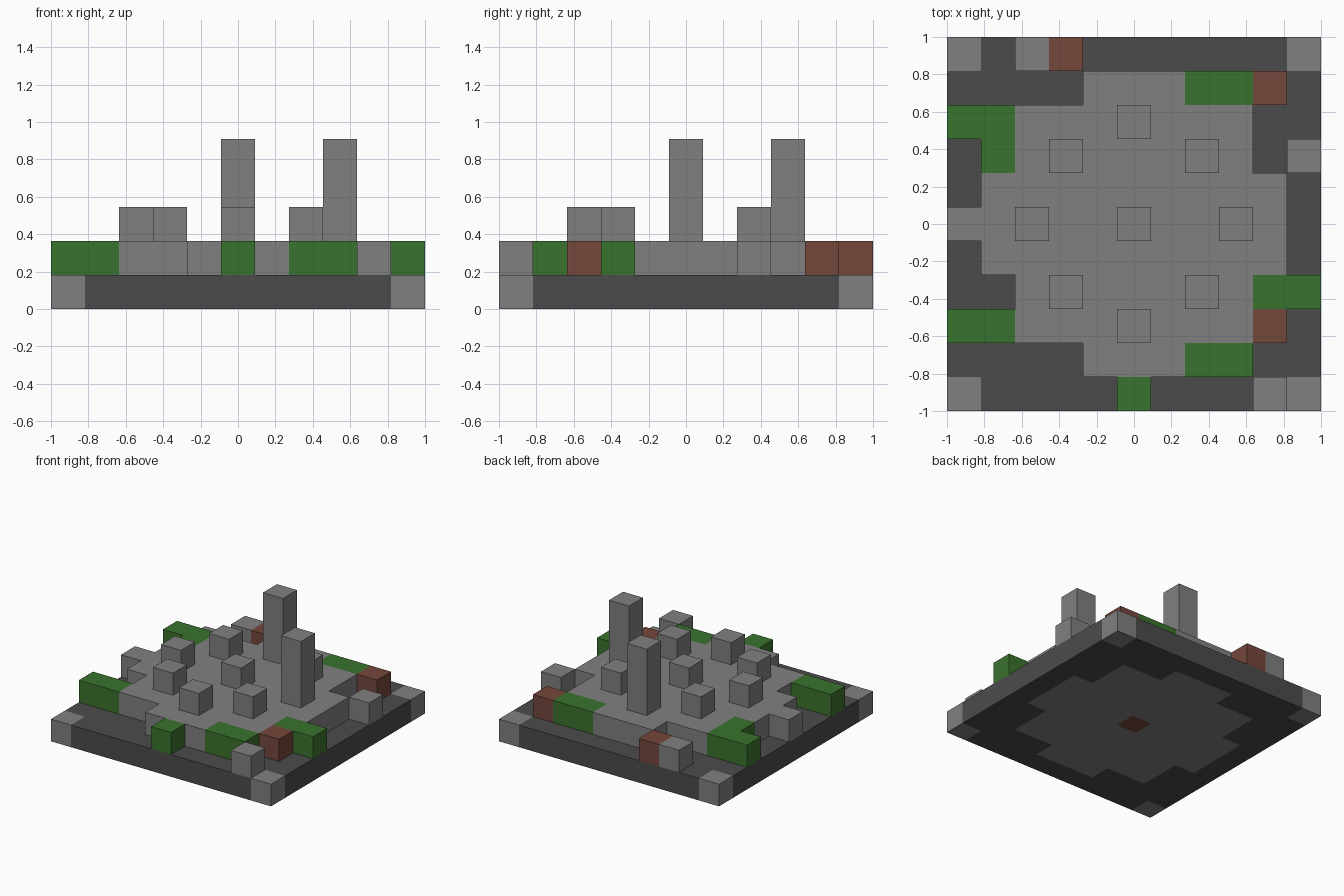
import bpy
import bmesh
from mathutils import Vector

cube = bpy.data.objects.get("Cube")
if cube:
    bpy.data.objects.remove(cube, do_unlink=True)

N = 11             # blocks along each side
S = 2 / N          # block size
MID = N // 2


def material(name, srgb):
    colour = [((c / 255 + 0.055) / 1.055) ** 2.4 for c in srgb] + [1]
    mat = bpy.data.materials.new(name)
    mat.use_nodes = True
    mat.diffuse_color = colour
    mat.node_tree.nodes["Principled BSDF"].inputs["Base Color"].default_value = colour
    return mat


stone = material("stone grey", (128, 128, 128))
dark = material("dark stone", (75, 75, 75))
moss = material("moss green", (58, 114, 46))
clay = material("red clay", (117, 71, 59))


def on_layer(cells, z):
    return {(x, y, z) for x, y in cells}


# Round platform footprint
grid = [(x, y) for x in range(N) for y in range(N)]
disc = {(x, y) for x, y in grid if (x - MID) ** 2 + (y - MID) ** 2 <= 18}
corners = {(x, y) for x in (0, N - 1) for y in (0, N - 1)}
centre = {(MID, MID)}

# Scattered blocks around the platform
moss_cells = {(7, 9), (8, 9), (0, 8), (1, 8), (1, 7), (9, 3), (10, 3),
              (0, 2), (1, 2), (7, 1), (8, 1), (5, 0)}
clay_cells = {(3, 10), (9, 9), (9, 2)}
rubble_cells = {(2, 10), (10, 7), (0, 5), (9, 0)}

# Ring of stones, two of them tall pillars
tall = {(8, 5), (5, 8)}
short = {(3, 7), (7, 7), (2, 5), (5, 5), (3, 3), (7, 3), (5, 2)}

parts = {
    "base_slab": (on_layer(set(grid) - disc - corners, 0), dark),
    "base_corners": (on_layer(corners, 0), stone),
    "platform_foundation": (on_layer(disc - centre, 0), stone),
    "buried_core": (on_layer(centre, 0), clay),
    "platform": (on_layer(disc, 1), stone),
    "moss_blocks": (on_layer(moss_cells, 1), moss),
    "clay_blocks": (on_layer(clay_cells, 1), clay),
    "rubble_blocks": (on_layer(rubble_cells, 1), stone),
    "standing_stones": (on_layer(short, 2), stone),
    "pillars": (set().union(*(on_layer(tall, z) for z in (2, 3, 4))), stone),
}
filled = set().union(*(cells for cells, _ in parts.values()))


def build(name, cells, mat):
    """Make the exposed sides of a group of blocks and merge flat areas."""
    bm = bmesh.new()
    for cell in cells:
        mid = Vector((cell[0] - MID, cell[1] - MID, cell[2] + 0.5))
        for axis in range(3):
            for sign in (-1, 1):
                n = Vector((0, 0, 0))
                n[axis] = sign
                if tuple(int(c + d) for c, d in zip(cell, n)) in filled:
                    continue
                u = Vector((0, 0, 0))
                u[(axis + 1) % 3] = 1
                v = n.cross(u)
                ring = [n + u + v, n - u + v, n - u - v, n + u - v]
                bm.faces.new([bm.verts.new((mid + p / 2) * S) for p in ring])
    bmesh.ops.remove_doubles(bm, verts=bm.verts, dist=S / 100)
    bmesh.ops.dissolve_limit(bm, angle_limit=0.01, verts=bm.verts, edges=bm.edges)
    mesh = bpy.data.meshes.new(name)
    bm.to_mesh(mesh)
    bm.free()
    mesh.materials.append(mat)
    bpy.context.collection.objects.link(bpy.data.objects.new(name, mesh))


for part_name, (part_cells, part_mat) in parts.items():
    build(part_name, part_cells, part_mat)
